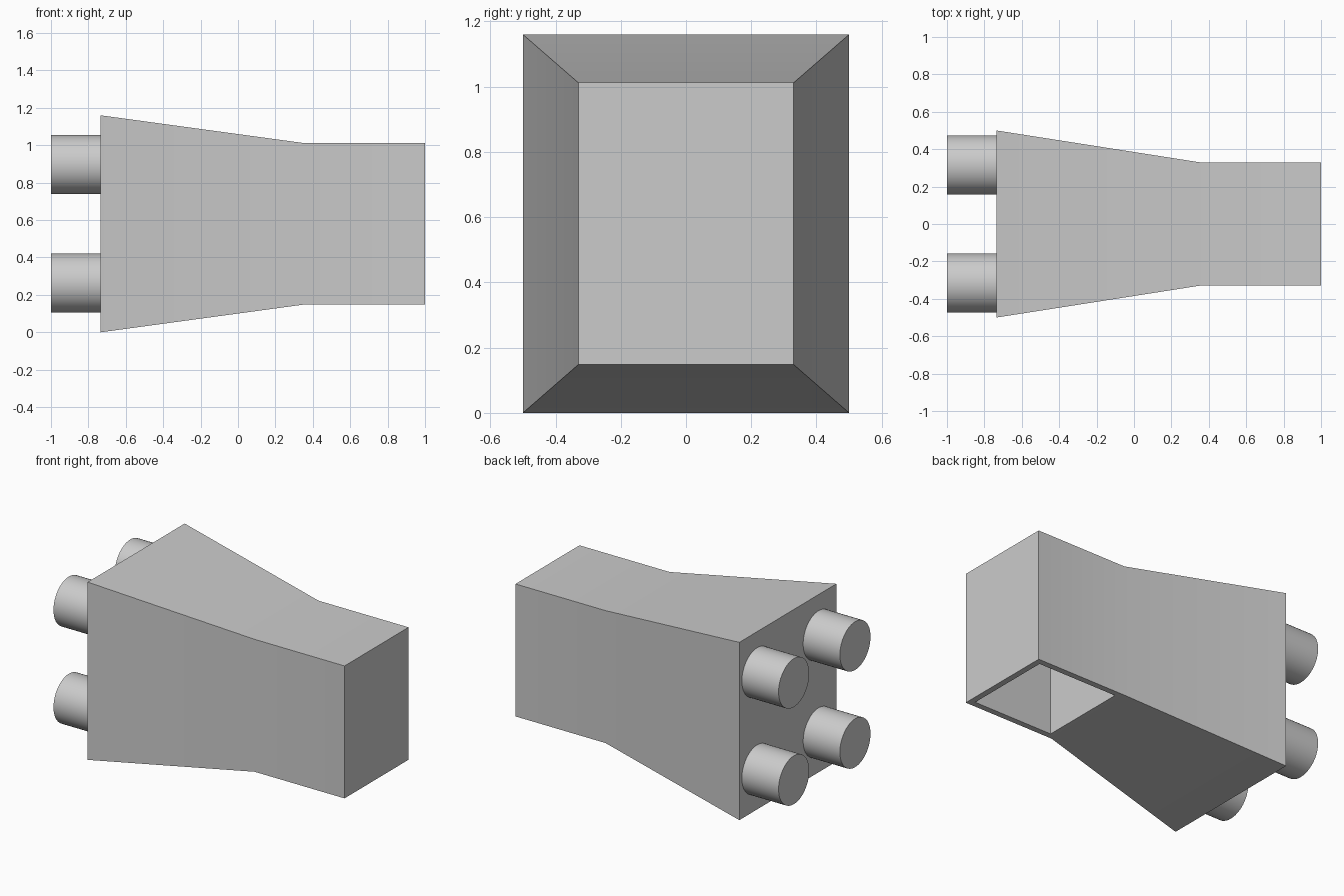
import bpy, bmesh, math

if "Cube" in bpy.data.objects:
    bpy.data.objects.remove(bpy.data.objects["Cube"])

grey = bpy.data.materials.new("light_grey")
grey.use_nodes = True
colour = (0.6, 0.6, 0.6, 1)
grey.diffuse_color = colour
grey.node_tree.nodes["Principled BSDF"].inputs["Base Color"].default_value = colour

MID_Z = 0.58
BACK_X = -0.735


def finish(obj):
    """Give the part its colour and smooth it, keeping sharp edges."""
    obj.data.materials.clear()
    obj.data.materials.append(grey)
    bpy.ops.object.select_all(action="DESELECT")
    obj.select_set(True)
    bpy.context.view_layer.objects.active = obj
    bpy.ops.object.shade_smooth_by_angle(angle=math.radians(30))


# Tapered body: rectangular sections (x, half width, half height) joined in a row
bm = bmesh.new()
rings = []
for x, w, h in [(BACK_X, 0.5, 0.58), (0.35, 0.33, 0.432), (1, 0.33, 0.432)]:
    rings.append([bm.verts.new((x, sy * w, MID_Z + sz * h))
                  for sy, sz in [(-1, -1), (1, -1), (1, 1), (-1, 1)]])
for a, b in zip(rings, rings[1:]):
    for i in range(4):
        j = (i + 1) % 4
        bm.faces.new((a[i], a[j], b[j], b[i]))
bm.faces.new(rings[0])
bm.faces.new(rings[-1])
bmesh.ops.recalc_face_normals(bm, faces=bm.faces)

# Deep socket in the underside of the straight end
bm.normal_update()
under = [f for f in bm.faces
         if f.normal.z < -0.9 and f.calc_center_median().x > 0.5]
bmesh.ops.inset_individual(bm, faces=under, thickness=0.055)
bmesh.ops.inset_individual(bm, faces=under, thickness=0, depth=-0.8)

mesh = bpy.data.meshes.new("tapered_body")
bm.to_mesh(mesh)
bm.free()
body = bpy.data.objects.new("tapered_body", mesh)
bpy.context.collection.objects.link(body)
finish(body)

# Four round pegs on the wide end
for side, sy in (("right", -1), ("left", 1)):
    for level, sz in (("lower", -1), ("upper", 1)):
        bpy.ops.mesh.primitive_cylinder_add(
            vertices=48, radius=0.158, depth=1 + BACK_X,
            location=((BACK_X - 1) / 2, sy * 0.316, MID_Z + sz * 0.317),
            rotation=(0, math.pi / 2, 0))
        peg = bpy.context.object
        peg.name = f"{level}_{side}_peg"
        finish(peg)
